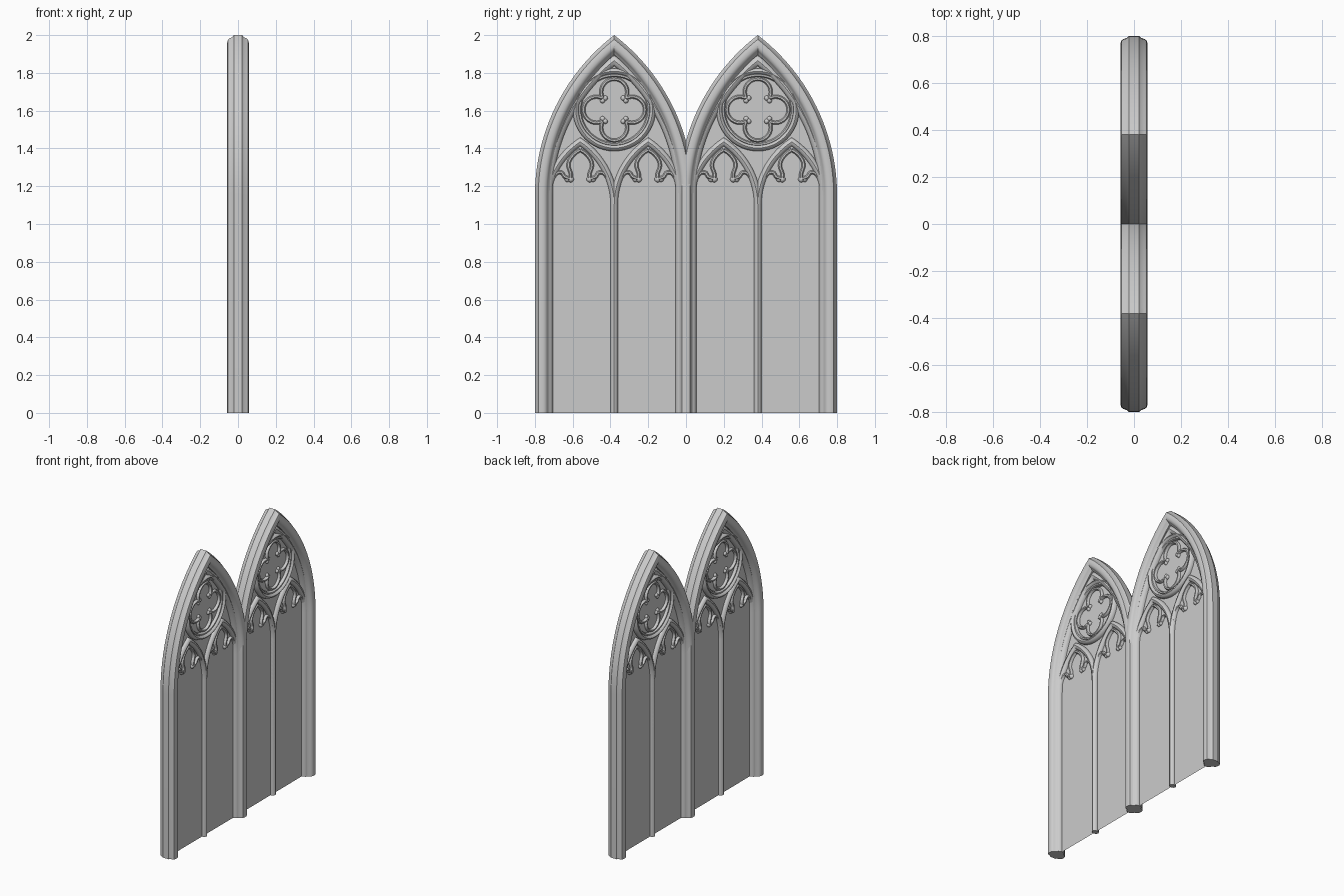
import bpy, bmesh, math
from mathutils import Vector

if "Cube" in bpy.data.objects:
    bpy.data.objects.remove(bpy.data.objects["Cube"])

stone = bpy.data.materials.new("grey stone")
stone.diffuse_color = (0.6, 0.6, 0.6, 1)
stone.use_nodes = True
stone.node_tree.nodes["Principled BSDF"].inputs["Base Color"].default_value = stone.diffuse_color


def finish(bm, name):
    bmesh.ops.recalc_face_normals(bm, faces=bm.faces)
    me = bpy.data.meshes.new(name)
    bm.to_mesh(me)
    bm.free()
    me.materials.append(stone)
    me.polygons.foreach_set("use_smooth", [True] * len(me.polygons))
    me.set_sharp_from_angle(angle=math.radians(40))
    ob = bpy.data.objects.new(name, me)
    bpy.context.collection.objects.link(ob)
    return ob


def sweep(bm, path, profile, closed=False):
    """Sweep a (sideways offset, depth) profile along a flat (y, z) path with mitred corners."""
    pts = [Vector(p) for p in path]
    n, rings = len(pts), []
    for i, p in enumerate(pts):
        a = pts[i - 1] if (i or closed) else None
        b = pts[(i + 1) % n] if (i < n - 1 or closed) else None
        d1 = (p - a).normalized() if a is not None else (b - p).normalized()
        d2 = (b - p).normalized() if b is not None else d1
        n1, n2 = Vector((d1.y, -d1.x)), Vector((d2.y, -d2.x))
        m = (n1 + n2).normalized()
        m /= max(m.dot(n1), 0.4)
        rings.append([bm.verts.new((x, p.x + m.x * o, p.y + m.y * o)) for o, x in profile])
    k = len(profile)
    for i in range(n if closed else n - 1):
        r, s = rings[i], rings[(i + 1) % n]
        for j in range(k):
            bm.faces.new((r[j], r[(j + 1) % k], s[(j + 1) % k], s[j]))
    if not closed:
        bm.faces.new(rings[0])
        bm.faces.new(rings[-1])


def tube(r, depth, n=10):
    return [(r * math.cos(2 * math.pi * (i + .5) / n), depth * math.sin(2 * math.pi * (i + .5) / n))
            for i in range(n)]


def arch(cy, half, spring, rise, base=0.0, n=16):
    """Pointed arch on straight legs, left foot to right foot."""
    R = (half ** 2 + rise ** 2) / (2 * half)
    top = math.asin(rise / R)
    right = [(half - R + R * math.cos(top * i / n), spring + R * math.sin(top * i / n)) for i in range(n + 1)]
    right[-1] = (0, spring + rise)
    right = [(half, base)] + right
    return [(cy - y, z) for y, z in right] + [(cy + y, z) for y, z in right[-2::-1]]


def arc(cy, cz, r, a0, a1, n=14):
    return [(cy + r * math.cos(math.radians(a0 + (a1 - a0) * i / n)),
             cz + r * math.sin(math.radians(a0 + (a1 - a0) * i / n))) for i in range(n + 1)]


def smooth(points, n=5):
    """Catmull-Rom curve through a few points."""
    p = [Vector(q) for q in points]
    p = [2 * p[0] - p[1]] + p + [2 * p[-1] - p[-2]]
    out = []
    for i in range(1, len(p) - 2):
        a, b, c, d = p[i - 1:i + 3]
        for t in (j / n for j in range(n)):
            out.append(.5 * (2 * b + (c - a) * t + (2 * a - 5 * b + 4 * c - d) * t * t
                             + (3 * b - a - 3 * c + d) * t ** 3))
    return out + [p[-2]]


def knob(bm, y, z, r):
    res = bmesh.ops.create_uvsphere(bm, u_segments=10, v_segments=6, radius=r)
    bmesh.ops.translate(bm, verts=res["verts"], vec=(0, y, z))


# Frame moulding, offset is measured inward from the outer edge
half_profile = [(0, .022), (.008, .030), (.013, .044), (.018, .053), (.030, .057), (.046, .057),
                (.058, .053), (.065, .044), (.070, .034), (.080, .026)]
frame_profile = half_profile + [(o, -x) for o, x in reversed(half_profile)]

for side, cy in (("left", -.38), ("right", .38)):
    # Main pointed frame with jambs
    bm = bmesh.new()
    sweep(bm, arch(cy, .42, 1.15, .85, n=24), frame_profile)
    finish(bm, side + "_frame")

    # Thin flat panel
    bm = bmesh.new()
    bm.faces.new([bm.verts.new((0, y, z)) for y, z in arch(cy, .38, 1.15, .79, n=24)])
    finish(bm, side + "_panel")

    # Inner arch rib
    bm = bmesh.new()
    sweep(bm, arch(cy, .348, 1.15, .715, n=24), tube(.024, .03))
    finish(bm, side + "_inner_rib")

    # Mullion and the two lancet arches
    bm = bmesh.new()
    for s in (-1, 1):
        sweep(bm, arch(cy + s * .18, .18, 1.1, .335), tube(.02, .024))
    finish(bm, side + "_lancets")

    # Cusps inside each lancet
    bm = bmesh.new()
    for s in (-1, 1):
        c = cy + s * .18
        for m in (-1, 1):
            foil = [(0, 1.392), (.03, 1.372), (.056, 1.338), (.062, 1.305), (.05, 1.268), (.05, 1.245)]
            lower = [(.056, 1.24), (.082, 1.25), (.098, 1.272), (.125, 1.268), (.148, 1.235), (.16, 1.19)]
            for line in (foil, lower):
                sweep(bm, smooth([(c + m * y, z) for y, z in line]), tube(.011, .018, 8))
            knob(bm, c + m * .05, 1.237, .017)
            knob(bm, c + m * .068, 1.237, .015)
    finish(bm, side + "_cusps")

    # Round ring with a stepped inner bead
    bm = bmesh.new()
    cz = 1.605
    sweep(bm, arc(cy, cz, .203, 0, 360, 48)[:-1], tube(.017, .03), True)
    sweep(bm, arc(cy, cz, .183, 0, 360, 48)[:-1], tube(.011, .02, 8), True)
    finish(bm, side + "_ring")

    # Quatrefoil with knobs at the meeting points
    bm = bmesh.new()
    for q in range(4):
        a = math.radians(90 * q)
        ly, lz = cy + .094 * math.cos(a), cz + .094 * math.sin(a)
        sweep(bm, arc(ly, lz, .069, 90 * q - 118, 90 * q + 118, 18), tube(.011, .018, 8))
        for t in (-1, 1):
            b = a + t * math.radians(38)
            knob(bm, cy + .078 * math.cos(b), cz + .078 * math.sin(b), .014)
    finish(bm, side + "_quatrefoil")
